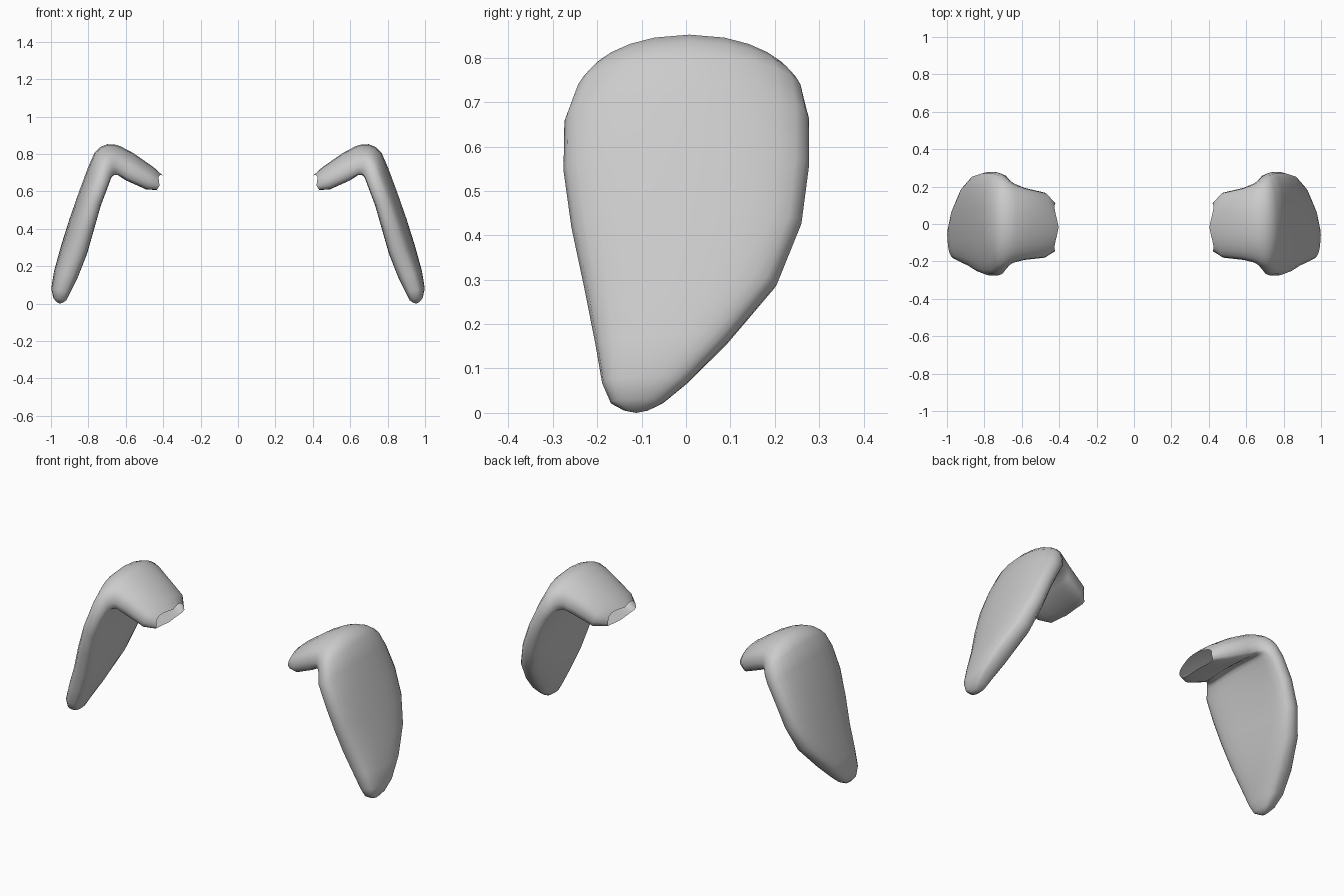
import bpy, bmesh, math

if "Cube" in bpy.data.objects:
    bpy.data.objects.remove(bpy.data.objects["Cube"])

# Ear sections from open root, over the fold, to the tip:
# outer x, outer z, inner x, inner z, front y, back y, bow, twist
SECTIONS = [
    (.403, .685, .430, .600, -.145, .110, .015, 0),
    (.450, .728, .495, .605, -.180, .168, .02, 0),
    (.560, .805, .600, .650, -.192, .193, .03, 0),
    (.630, .842, .642, .680, -.205, .215, .04, 0),
    (.660, .851, .652, .680, -.212, .226, .045, 0),
    (.700, .852, .660, .680, -.225, .240, .045, 0),
    (.735, .838, .667, .677, -.237, .253, .045, 0),
    (.767, .808, .674, .665, -.250, .265, .04, 0),
    (.805, .720, .690, .630, -.274, .277, .03, .005),
    (.853, .590, .732, .525, -.276, .277, .018, .01),
    (.900, .450, .770, .400, -.258, .260, .012, .013),
    (.943, .310, .810, .265, -.229, .205, .008, .015),
    (.980, .175, .860, .140, -.204, .095, 0, .013),
    (.997, .080, .900, .058, -.189, .005, 0, .008),
    (.987, .030, .918, .018, -.170, -.050, 0, .003),
    (.970, .008, .938, .004, -.140, -.085, 0, 0),
]
TIP = (.954, 0, -.112)
SIDES = 24


def spow(v, e):
    return math.copysign(abs(v) ** e, v)


def section(ox, oz, ix, iz, y0, y1, bow, twist):
    """Rounded slab outline whose edges curl toward the inner face."""
    t = math.hypot(ox - ix, oz - iz)
    nx, nz = (ox - ix) / t, (oz - iz) / t
    mx, mz = (ox + ix) / 2, (oz + iz) / 2
    pts = []
    for k in range(SIDES):
        a = 2 * math.pi * k / SIDES
        s, h = spow(math.cos(a), .8), spow(math.sin(a), .6)
        n = (t - .4 * bow) / 2 * h + .2 * bow - bow * s * s + twist * s
        pts.append([mx + nx * n, (y0 + y1) / 2 + (y1 - y0) / 2 * s, mz + nz * n])
    return pts


def make_ear(name, side):
    bm = bmesh.new()
    rings = []
    for i, sec in enumerate(SECTIONS):
        pts = section(*sec)
        if i == 0:
            # slightly ragged open root, most notched on the upper edge
            for k, p in enumerate(pts):
                a = 2 * math.pi * k / SIDES
                cut = (.016 if math.sin(a) > 0 else .006) * abs(math.sin(2 * a))
                p[0] += cut
                p[2] += cut * .6
        rings.append([bm.verts.new((side * x, y, z)) for x, y, z in pts])
    for a, b in zip(rings, rings[1:]):
        for k in range(SIDES):
            j = (k + 1) % SIDES
            bm.faces.new((a[k], a[j], b[j], b[k]))
    # rounded tip
    tip = bm.verts.new((side * TIP[0], TIP[2], TIP[1]))
    for k in range(SIDES):
        bm.faces.new((rings[-1][k], rings[-1][(k + 1) % SIDES], tip))
    bmesh.ops.recalc_face_normals(bm, faces=bm.faces)
    # make sure the open shell faces outward
    if bm.calc_volume(signed=True) < 0:
        bmesh.ops.reverse_faces(bm, faces=bm.faces)
    for f in bm.faces:
        f.smooth = True
    mesh = bpy.data.meshes.new(name)
    bm.to_mesh(mesh)
    bm.free()
    ob = bpy.data.objects.new(name, mesh)
    bpy.context.collection.objects.link(ob)
    return ob


make_ear("right_ear", 1)
make_ear("left_ear", -1)
